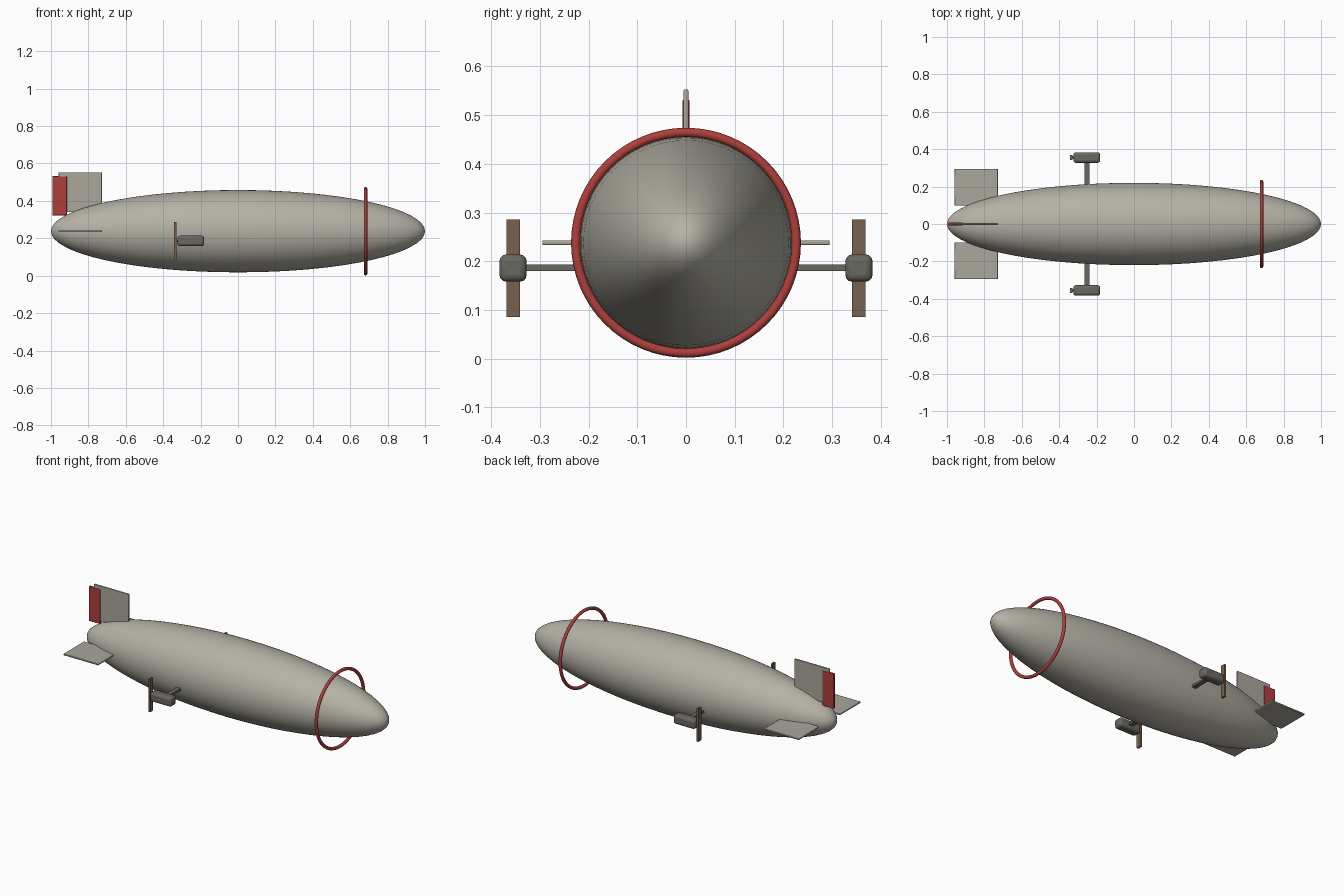
import bpy, math

if "Cube" in bpy.data.objects:
    bpy.data.objects.remove(bpy.data.objects["Cube"])


def material(name, rgb):
    m = bpy.data.materials.new(name)
    m.diffuse_color = (*rgb, 1)
    m.use_nodes = True
    m.node_tree.nodes["Principled BSDF"].inputs["Base Color"].default_value = m.diffuse_color
    return m


HULL = material("warm_grey", (0.46, 0.44, 0.38))
FIN = material("fin_grey", (0.40, 0.385, 0.335))
RED = material("red", (0.42, 0.05, 0.045))
DARK = material("dark_grey", (0.14, 0.135, 0.115))
WOOD = material("brown_wood", (0.19, 0.12, 0.075))


def finish(name, mat, smooth=None):
    o = bpy.context.object
    o.name = name
    o.data.materials.append(mat)
    bpy.ops.object.transform_apply(location=False, rotation=True, scale=True)
    if smooth is not None:
        bpy.ops.object.shade_smooth_by_angle(angle=math.radians(smooth))
    return o


def box(name, x, y, z, mat, bevel=0, segments=3):
    """Box from (min, max) ranges, with optional rounded edges."""
    lo, hi = zip(x, y, z)
    bpy.ops.mesh.primitive_cube_add(size=1, location=[(a + b) / 2 for a, b in zip(lo, hi)])
    bpy.context.object.scale = [abs(b - a) for a, b in zip(lo, hi)]
    o = finish(name, mat)
    if bevel:
        b = o.modifiers.new("rounded", 'BEVEL')
        b.width, b.segments = bevel, segments
        bpy.ops.object.shade_smooth_by_angle(angle=math.radians(40))
    return o


CZ = 0.238

# Envelope, poles at the nose and tail
bpy.ops.mesh.primitive_uv_sphere_add(segments=64, ring_count=32, radius=1,
                                     location=(0, 0, CZ), rotation=(0, math.pi / 2, 0))
bpy.context.object.scale = (0.22, 0.22, 1)
finish("envelope", HULL, 60)

# Ring around the nose
bpy.ops.mesh.primitive_torus_add(major_segments=64, minor_segments=12, major_radius=0.2265,
                                 minor_radius=0.0095, location=(0.682, 0, CZ),
                                 rotation=(0, math.pi / 2, 0))
finish("nose_ring", RED, 60)

# Upright tail fin and rudder
box("tail_fin", (-0.96, -0.728), (-0.005, 0.005), (0.34, 0.553), FIN, 0.003, 2)
box("rudder", (-0.993, -0.915), (-0.007, 0.007), (0.322, 0.532), RED, 0.003, 2)

for s, side in ((-1, "front"), (1, "back")):
    # Level tail fin
    box(side + "_stabilizer", (-0.96, -0.728), (s * 0.098, s * 0.295),
        (CZ - 0.005, CZ + 0.005), FIN, 0.003, 2)
    # Engine pod on its strut, with the propeller behind
    box(side + "_strut", (-0.265, -0.238), (s * 0.19, s * 0.345), (0.18, 0.193), DARK)
    box(side + "_engine", (-0.324, -0.181), (s * 0.327, s * 0.383), (0.158, 0.214), DARK, 0.014)
    box(side + "_propeller", (-0.341, -0.329), (s * 0.341, s * 0.369), (0.086, 0.286), WOOD)
    box(side + "_propeller_shaft", (-0.332, -0.32), (s * 0.349, s * 0.361), (0.18, 0.192), DARK)
